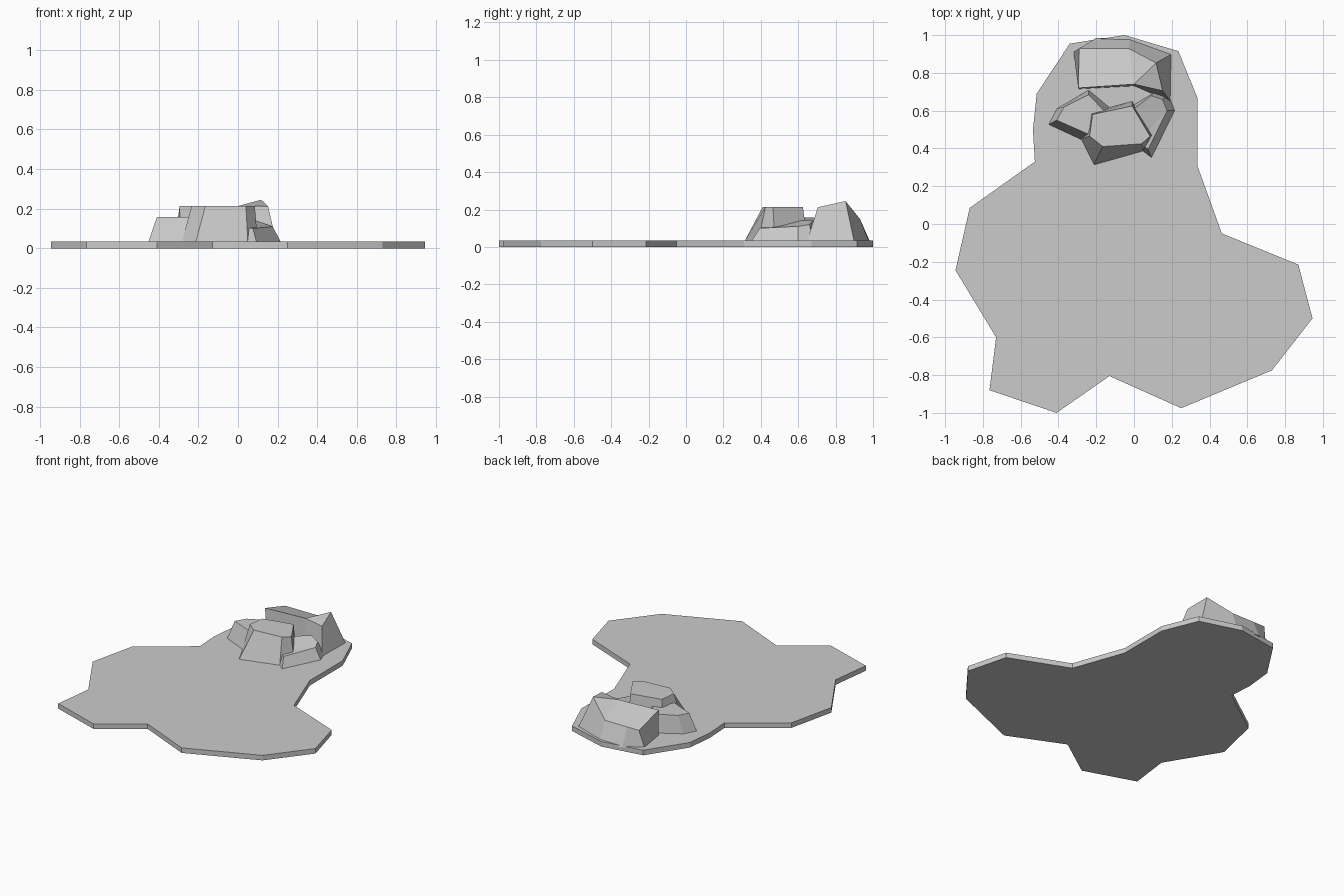
import bpy


def loft(name, base, top, caps=None):
    """Flat-shaded solid joining two equal-length counter-clockwise loops."""
    n = len(base)
    faces = [tuple(reversed(range(n)))]
    for i in range(n):
        j = (i + 1) % n
        faces.append((i, j, n + j, n + i))
    for cap in caps or [range(n)]:
        faces.append(tuple(n + k for k in cap))
    mesh = bpy.data.meshes.new(name)
    mesh.from_pydata(base + top, [], faces)
    mesh.update()
    obj = bpy.data.objects.new(name, mesh)
    bpy.context.collection.objects.link(obj)
    return obj


def ring(points, z):
    return [(x, y, z) for x, y in points]


# Irregular flat ground slab
outline = [(-0.05, 1.0), (-0.34, 0.955), (-0.515, 0.69), (-0.535, 0.5),
           (-0.525, 0.33), (-0.87, 0.085), (-0.945, -0.245), (-0.73, -0.6),
           (-0.765, -0.88), (-0.41, -1.0), (-0.13, -0.805), (0.25, -0.975),
           (0.73, -0.775), (0.945, -0.5), (0.87, -0.215), (0.465, -0.05),
           (0.335, 0.31), (0.335, 0.67), (0.235, 0.915)]
loft("ground_slab", ring(outline, 0), ring(outline, 0.035))

# Large rear rock: upright front, sloping back, raised peak on the right
loft("rear_rock",
     ring([(-0.29, 0.715), (0.0, 0.73), (0.195, 0.645), (0.2, 0.9),
           (-0.02, 0.98), (-0.2, 0.985), (-0.32, 0.91)], 0.025),
     [(-0.295, 0.72, 0.213), (0.0, 0.74, 0.213), (0.152, 0.705, 0.212),
      (0.117, 0.853, 0.245), (-0.03, 0.93, 0.15), (-0.2, 0.93, 0.15),
      (-0.29, 0.93, 0.15)],
     [(0, 1, 4, 5, 6), (1, 3, 4), (1, 2, 3)])

# Flat-topped middle rock
loft("middle_rock",
     ring([(-0.285, 0.45), (-0.215, 0.31), (0.05, 0.385),
           (0.1, 0.475), (-0.01, 0.65), (-0.235, 0.59)], 0.025),
     ring([(-0.235, 0.465), (-0.165, 0.41), (0.04, 0.425),
           (0.085, 0.465), (-0.01, 0.625), (-0.22, 0.58)], 0.213))

# Lower rock on the left
loft("left_rock",
     ring([(-0.455, 0.525), (-0.25, 0.43), (-0.12, 0.61),
           (-0.24, 0.71), (-0.41, 0.61)], 0.025),
     ring([(-0.41, 0.55), (-0.24, 0.475), (-0.16, 0.6),
           (-0.24, 0.685), (-0.37, 0.62)], 0.157))

# Low slanted rock on the right
loft("right_rock",
     ring([(0.0, 0.42), (0.095, 0.345), (0.22, 0.6),
           (0.19, 0.68), (0.11, 0.7), (-0.02, 0.62)], 0.025),
     [(0.02, 0.44, 0.11), (0.075, 0.395, 0.1), (0.175, 0.6, 0.11),
      (0.15, 0.66, 0.12), (0.09, 0.68, 0.14), (0.0, 0.61, 0.14)],
     [(0, 1, 2), (0, 2, 5), (2, 3, 4, 5)])
